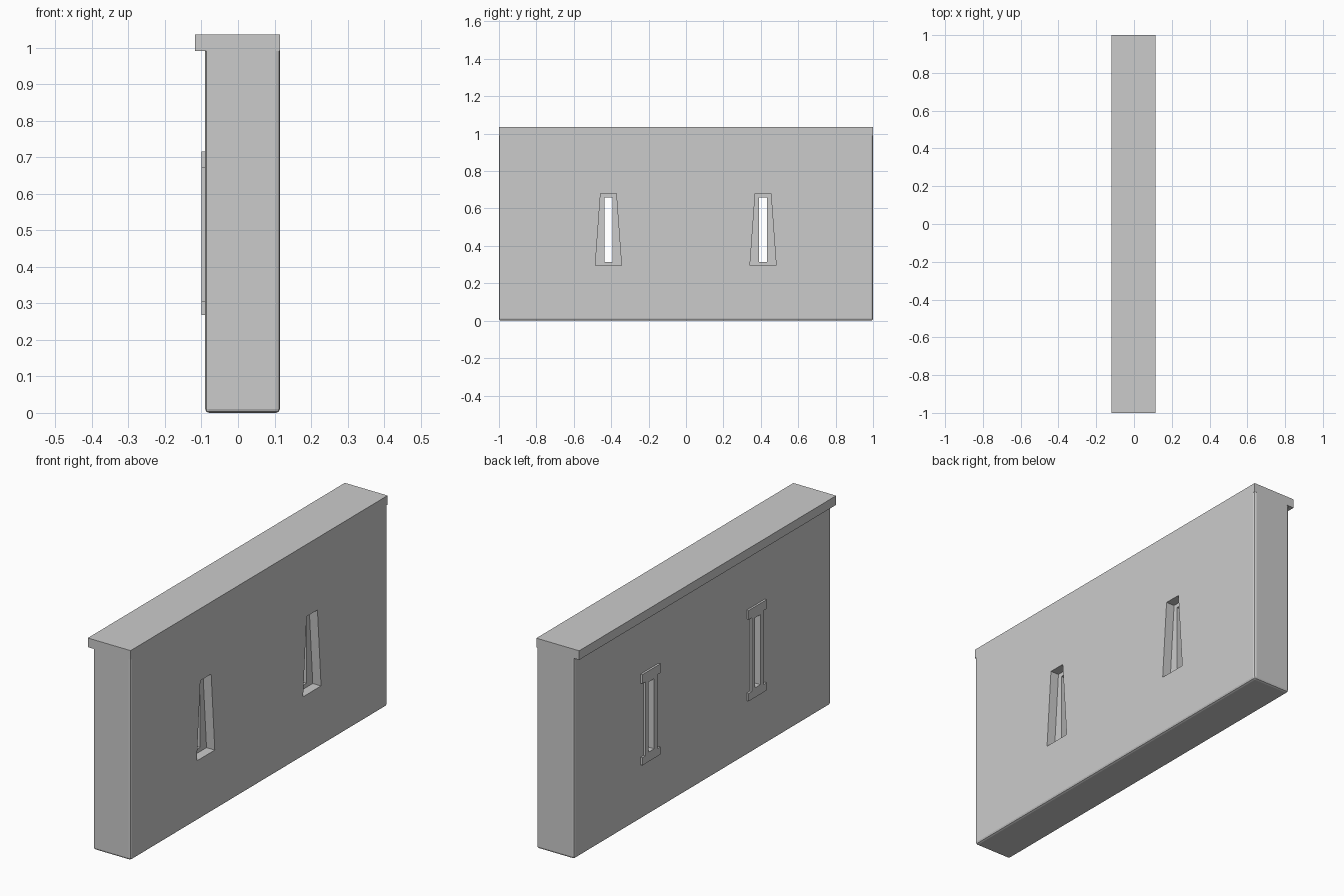
import bpy, bmesh

old = bpy.data.objects.get("Cube")
if old:
    bpy.data.objects.remove(old, do_unlink=True)

stone = bpy.data.materials.new("plain grey")
stone.use_nodes = True
GREY = (0.6, 0.6, 0.6, 1)
stone.diffuse_color = GREY
stone.node_tree.nodes["Principled BSDF"].inputs["Base Color"].default_value = GREY


def prism(name, outline, x0, x1):
    """Extrude a (y, z) outline from x0 to x1."""
    bm = bmesh.new()
    base = bm.faces.new([bm.verts.new((x0, y, z)) for y, z in outline])
    top = bmesh.ops.extrude_face_region(bm, geom=[base])["geom"]
    bmesh.ops.translate(bm, vec=(x1 - x0, 0, 0),
                        verts=[v for v in top if isinstance(v, bmesh.types.BMVert)])
    bmesh.ops.recalc_face_normals(bm, faces=bm.faces)
    mesh = bpy.data.meshes.new(name)
    bm.to_mesh(mesh)
    bm.free()
    mesh.materials.append(stone)
    obj = bpy.data.objects.new(name, mesh)
    bpy.context.collection.objects.link(obj)
    return obj


def rect(y, half, z0, z1):
    return [(y - half, z0), (y + half, z0), (y + half, z1), (y - half, z1)]


def cut(obj, cutter):
    cutter.hide_render = True
    mod = obj.modifiers.new("cut", "BOOLEAN")
    mod.operation = "DIFFERENCE"
    mod.solver = "EXACT"
    mod.object = cutter
    bpy.context.view_layer.objects.active = obj
    bpy.ops.object.modifier_apply(modifier=mod.name)


# Wall body, with bevelled corners and bottom edges
BACK, FACE, TOP = -0.09, 0.115, 0.99
body = prism("wall_body", rect(0, 1, 0, TOP), BACK, FACE)
bm = bmesh.new()
bm.from_mesh(body.data)
edges = [e for e in bm.edges if min(v.co.z for v in e.verts) < 0.01]
bmesh.ops.bevel(bm, geom=edges, offset=0.011, segments=2, profile=0.5,
                affect="EDGES")
bm.to_mesh(body.data)
bm.free()

# Cap, overhanging on one side
prism("wall_cap", rect(0, 1, TOP, 1.035), -0.118, FACE)

# Two slit windows: tapered recess, through slot and raised trim
for side, y in (("front", -0.415), ("back", 0.412)):
    recess = prism("recess_cutter", [(y - 0.07, 0.295), (y + 0.07, 0.295),
                                     (y + 0.042, 0.68), (y - 0.042, 0.68)],
                   FACE - 0.045, FACE + 0.1)
    slot = prism("slot_cutter", rect(y, 0.021, 0.315, 0.66), -0.3, 0.3)
    half = [(0.07, 0.268), (0.07, 0.306), (0.046, 0.306),
            (0.046, 0.67), (0.07, 0.67), (0.07, 0.715)]
    outline = [(y + w, z) for w, z in half] + [(y - w, z) for w, z in reversed(half)]
    trim = prism(side + "_window_trim", outline, -0.1, BACK)
    cut(body, recess)
    cut(body, slot)
    cut(trim, slot)
    for cutter in (recess, slot):
        bpy.data.objects.remove(cutter, do_unlink=True)
